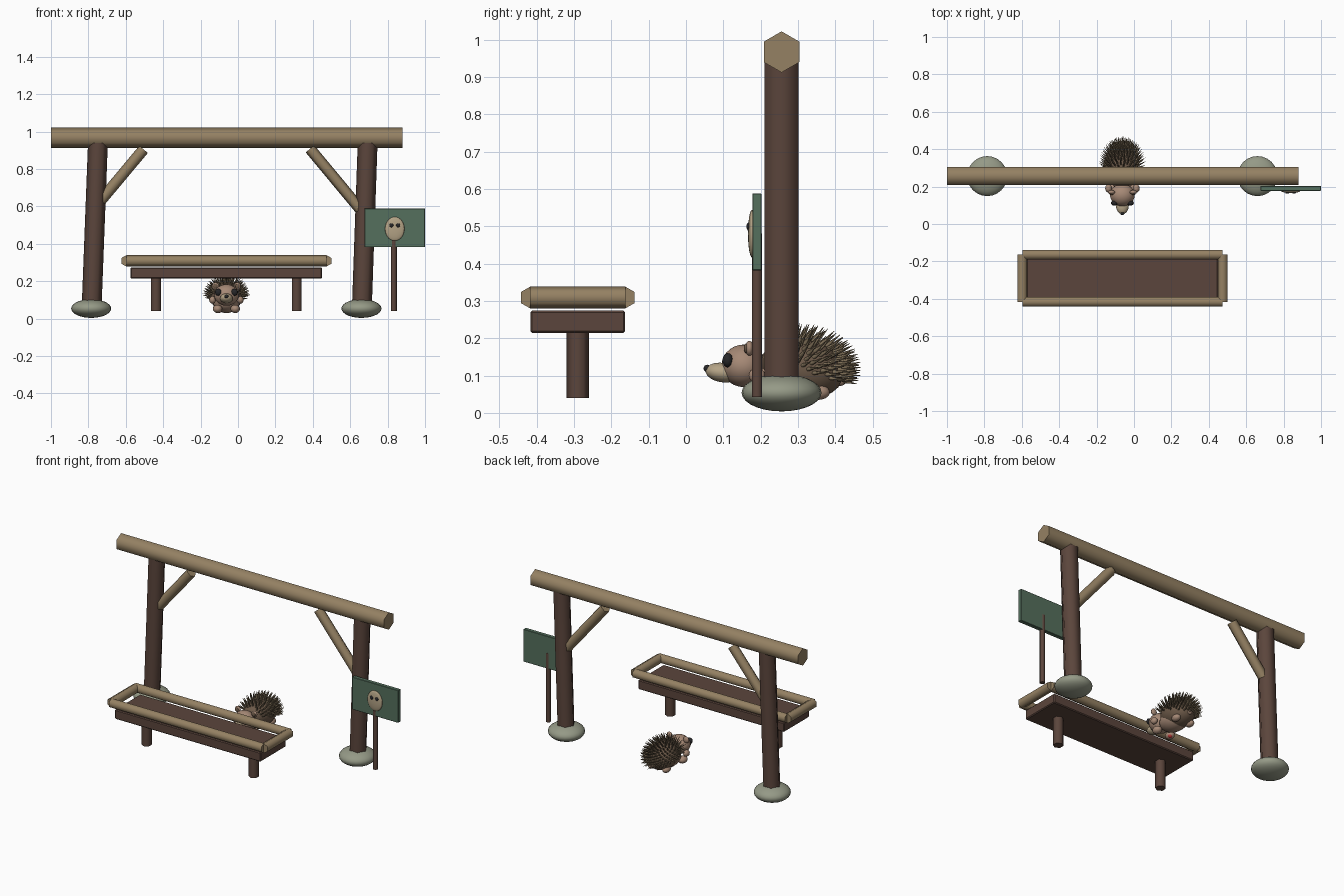
import bpy, bmesh, math
from mathutils import Matrix, Vector

if "Cube" in bpy.data.objects:
    bpy.data.objects.remove(bpy.data.objects["Cube"], do_unlink=True)

X, Y = Vector((1, 0, 0)), Vector((0, 1, 0))


def material(name, r, g, b):
    m = bpy.data.materials.new(name)
    m.use_nodes = True
    m.diffuse_color = (r, g, b, 1)
    m.node_tree.nodes["Principled BSDF"].inputs["Base Color"].default_value = (r, g, b, 1)
    return m


BARK = material("dark_wood", .105, .06, .045)
LOG = material("light_wood", .3, .22, .125)
STONE = material("stone", .3, .32, .24)
GREEN = material("sign_green", .09, .16, .11)
CREAM = material("cream", .46, .37, .24)
SKIN = material("skin", .38, .25, .18)
FUR = material("fur", .15, .1, .065)
QUILL = material("quill", .2, .15, .09)
BLACK = material("black", .02, .02, .022)
RED = material("red", .45, .04, .04)


def finish(name, bm, mat, angle=65):
    mesh = bpy.data.meshes.new(name)
    bm.to_mesh(mesh)
    bm.free()
    mesh.materials.append(mat)
    ob = bpy.data.objects.new(name, mesh)
    bpy.context.collection.objects.link(ob)
    bpy.ops.object.select_all(action="DESELECT")
    ob.select_set(True)
    bpy.context.view_layer.objects.active = ob
    bpy.ops.object.shade_smooth_by_angle(angle=math.radians(angle))
    return ob


def add_rod(bm, a, b, r1, r2, side, sides):
    """Cone or prism from a to b with one corner pointing along side."""
    a, b = Vector(a), Vector(b)
    w = (b - a).normalized()
    u = (side - w * side.dot(w)).normalized()
    frame = Matrix((u, w.cross(u), w)).transposed().to_4x4()
    bmesh.ops.create_cone(bm, cap_ends=True, segments=sides, radius1=r1, radius2=r2,
                          depth=(b - a).length,
                          matrix=Matrix.Translation((a + b) / 2) @ frame)


def log(name, a, b, r, mat, side=Y):
    bm = bmesh.new()
    add_rod(bm, a, b, r, r, side, 6)
    return finish(name, bm, mat)


def ball(name, loc, radii, mat, tilt=0):
    bm = bmesh.new()
    place = (Matrix.Translation(loc) @ Matrix.Rotation(tilt, 4, "X")
             @ Matrix.Diagonal((*radii, 1)))
    bmesh.ops.create_uvsphere(bm, u_segments=24, v_segments=14, radius=1, matrix=place)
    return finish(name, bm, mat)


def box(name, loc, size, mat, bevel):
    bm = bmesh.new()
    bmesh.ops.create_cube(bm, size=1, matrix=Matrix.Translation(loc) @ Matrix.Diagonal((*size, 1)))
    bmesh.ops.bevel(bm, geom=bm.edges[:], offset=bevel, segments=1, affect="EDGES")
    return finish(name, bm, mat, 30)


# Gateway
GY = .256
log("top_beam", (-1, GY, .967), (.88, GY, .967), .055, LOG)
for name, foot, head, base in (("right", -.783, -.748, -.785), ("left", .662, .694, .66)):
    log(name + "_post", (foot, GY, .05), (head, GY, .965), .053, BARK)
    ball(name + "_footing", (base, GY, .054), (.107, .107, .05), STONE)
log("right_brace", (-.735, GY, .63), (-.505, GY, .905), .03, LOG)
log("left_brace", (.67, GY, .565), (.385, GY, .908), .03, LOG)

# Planter bench
MX, MY = -.062, -.29
box("bench_slab", (MX, MY, .244), (1.024, .254, .06), BARK, .005)
for name, s in (("right", -1), ("left", 1)):
    lx, ex = MX + s * .376, MX + s * .536
    log(name + "_bench_leg", (lx, MY, .04), (lx, MY, .22), .03, BARK, X)
    log(name + "_bench_rail", (ex, MY - .128, .309), (ex, MY + .128, .309), .03, LOG, X)
for name, s in (("front", -1), ("back", 1)):
    y = MY + s * .126
    log(name + "_bench_rail", (MX - .535, y, .309), (MX + .535, y, .309), .03, LOG)

# Sign
SX = .838
box("sign_board", (SX, .19, .485), (.324, .025, .206), GREEN, .002)
log("sign_post", (.833, .19, .042), (.833, .19, .48), .016, BARK)
ball("sign_face", (SX, .177, .48), (.052, .011, .064), CREAM)
for name, s in (("right", -1), ("left", 1)):
    ball(name + "_sign_eye", (SX + s * .018, .168, .499), (.011, .006, .011), BLACK)

# Hedgehog body and head
HX = -.062
C, R = Vector((HX, .31, .117)), Vector((.086, .115, .08))
ball("body", C, R, FUR, math.radians(-8))
ball("belly", (HX, .28, .09), (.072, .1, .06), SKIN)
ball("head", (HX, .155, .126), (.066, .06, .057), SKIN)
ball("snout", (HX, .098, .108), (.034, .046, .026), CREAM, math.radians(-8))
ball("nose", (HX, .057, .119), (.011, .01, .01), BLACK)
ball("tail", (HX, .412, .085), (.014, .016, .013), SKIN)
ball("berry", (HX - .04, .195, .042), (.014, .014, .012), RED)
for name, s in (("right", -1), ("left", 1)):
    ball(name + "_eye", (HX + s * .043, .112, .141), (.018, .014, .019), BLACK)
    ball(name + "_ear", (HX + s * .058, .17, .173), (.019, .011, .02), SKIN)
    ball(name + "_inner_ear", (HX + s * .059, .161, .173), (.012, .006, .013), FUR)
    ball(name + "_arm", (HX + s * .074, .19, .1), (.018, .022, .02), SKIN)
    ball(name + "_front_foot", (HX + s * .047, .185, .052), (.025, .03, .022), SKIN)
    ball(name + "_hind_foot", (HX + s * .05, .355, .055), (.022, .03, .02), SKIN)

# Quills fan out over the back in a spiral pattern
bm = bmesh.new()
COUNT = 330
for i in range(COUNT):
    t = 1 - 2 * (i + .5) / COUNT
    a = i * math.pi * (3 - math.sqrt(5))
    h = math.sqrt(1 - t * t)
    n = Vector((h * math.cos(a), h * math.sin(a), t))
    if n.z + .4 * n.y < -.05 or n.y < -.75:
        continue
    root = C + n * R * .95
    way = (Vector((n.x * .9, n.y + .45, n.z * .9 + .12))).normalized()
    add_rod(bm, root, root + way * .05, .006, .0006, X if abs(way.x) < .9 else Y, 6)
finish("quills", bm, QUILL)
